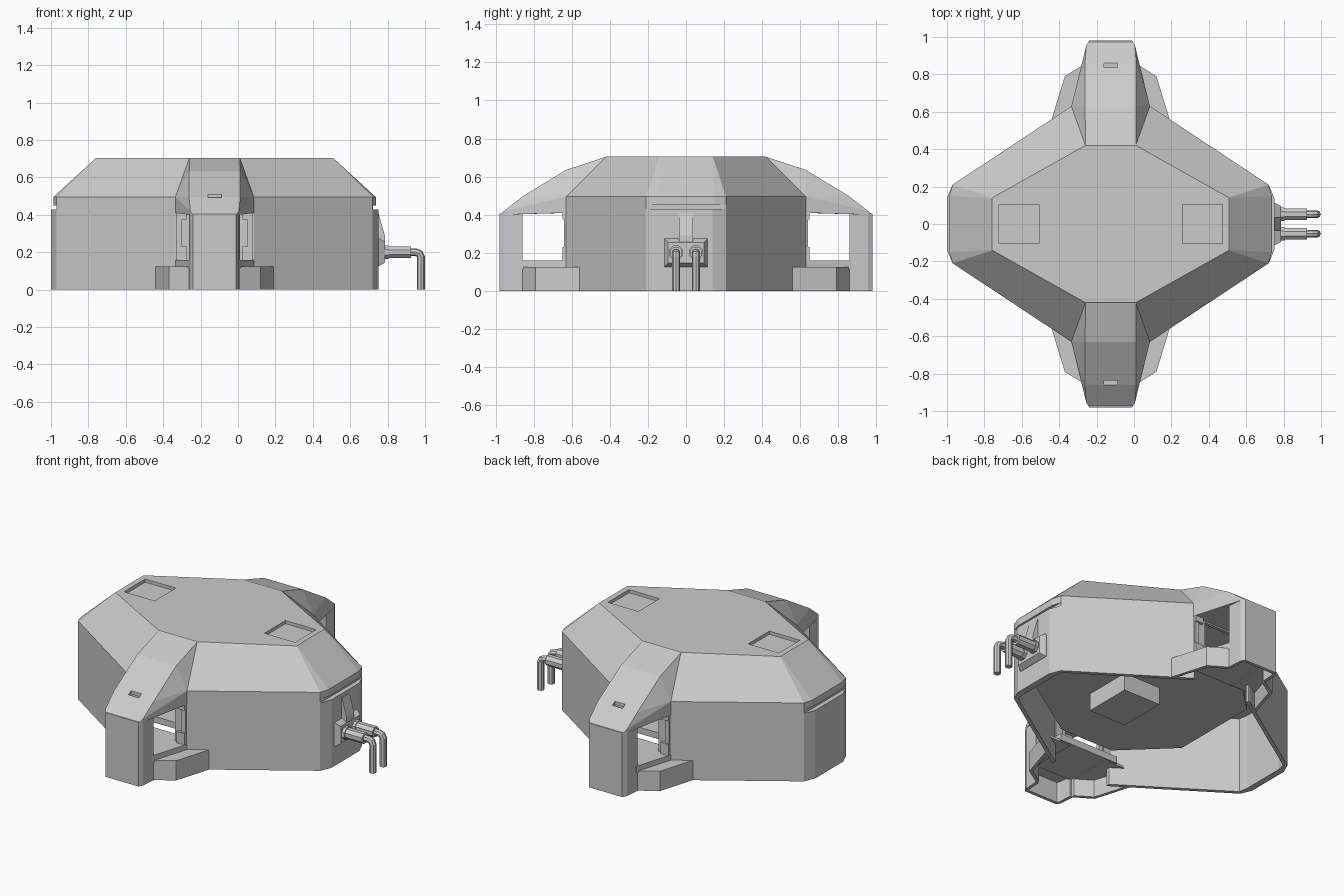
import bpy, bmesh, math

if "Cube" in bpy.data.objects:
    bpy.data.objects.remove(bpy.data.objects["Cube"])

CX = -0.125  # the bunker itself is centred here; pipes stick out to +x


def finish(bm, name):
    bmesh.ops.recalc_face_normals(bm, faces=bm.faces[:])
    me = bpy.data.meshes.new(name)
    bm.to_mesh(me)
    bm.free()
    ob = bpy.data.objects.new(name, me)
    bpy.context.collection.objects.link(ob)
    return ob


def loft(name, rings):
    """Skin a stack of equal-length rings and cap both ends."""
    bm = bmesh.new()
    vs = [[bm.verts.new(p) for p in r] for r in rings]
    n = len(vs[0])
    for a, b in zip(vs, vs[1:]):
        for i in range(n):
            j = (i + 1) % n
            bm.faces.new((a[i], a[j], b[j], b[i]))
    bm.faces.new(vs[0])
    bm.faces.new(vs[-1])
    return finish(bm, name)


def prism(name, plan, z0, z1):
    return loft(name, [[(x, y, z) for x, y in plan] for z in (z0, z1)])


def box(name, x0, x1, y0, y1, z0, z1):
    return prism(name, [(x0, y0), (x1, y0), (x1, y1), (x0, y1)], z0, z1)


def hull(name, pts):
    bm = bmesh.new()
    for p in pts:
        bm.verts.new(p)
    bmesh.ops.convex_hull(bm, input=bm.verts[:])
    bmesh.ops.dissolve_limit(bm, angle_limit=0.01, verts=bm.verts[:], edges=bm.edges[:])
    return finish(bm, name)


def ring(z, end, end_y, cor, cor_y, mid, mid_y):
    """Plan outline mirrored in four quarters about the bunker centre."""
    q = [(end, end_y), (cor, cor_y), (mid, mid_y)]
    pts = q + [(-x, y) for x, y in q[::-1]]
    pts += [(x, -y) for x, y in pts[::-1]]
    return [(CX + x, y, z) for x, y in pts]


def cut(ob, cutter):
    m = ob.modifiers.new("cut", 'BOOLEAN')
    m.operation = 'DIFFERENCE'
    m.solver = 'EXACT'
    m.object = cutter
    cutter.hide_render = True
    cutter.hide_set(True)


# Hollow shell with thin walls and a sloping roof
inner = (0.835, 0.14, 0.825, 0.195, 0.2, 0.61)
wall = (0.875, 0.14, 0.845, 0.21, 0.21, 0.63)
eave = (0.862, 0.15, 0.845, 0.21, 0.21, 0.63)
top = (0.633, 0.138, 0.632, 0.141, 0.135, 0.42)
shell = loft("bunker_shell", [ring(0.48, *inner), ring(0, *inner), ring(0, *wall),
                              ring(0.43, *wall), ring(0.45, *eave),
                              ring(0.495, *eave), ring(0.705, *top)])

for m, lr in ((-1, "left"), (1, "right")):
    # Slit under the eave at each end
    a, b = sorted((CX + m * 0.846, CX + m * 1.0))
    cut(shell, box(f"{lr}_slit_cutter", a, b, -0.3, 0.3, 0.429, 0.451))
    # Square hatch recess in the flat roof
    x = CX + m * 0.49
    cut(shell, box(f"{lr}_hatch_cutter", x - 0.107, x + 0.107, -0.105, 0.105, 0.685, 0.8))

# Inner floor with a box hanging beneath it
prism("inner_floor", [(-0.60, -0.29), (-0.31, -0.57), (0.06, -0.57), (0.66, -0.18),
                      (0.66, 0.18), (0.06, 0.57), (-0.31, 0.57), (-0.60, 0.29)], 0.20, 0.24)
box("underfloor_box", -0.06, 0.20, -0.155, 0.155, 0.09, 0.205)

# Entrance porch on the front and the back
for s, side in ((-1, "front"), (1, "back")):
    def flat(pts, m=1):
        return [(CX + m * x, s * y) for x, y in pts]

    def mirrored(pts):
        return pts + [(-x, y) for x, y in pts[::-1]]

    # Doorway, and a wider gap below the sill
    cut(shell, prism(f"{side}_door_cutter",
                     flat(mirrored([(0.125, 0.5), (0.125, 0.7)])), 0.13, 0.40))
    cut(shell, prism(f"{side}_gap_cutter",
                     flat(mirrored([(0.2, 0.5), (0.2, 0.7)])), -0.1, 0.128))

    # Faceted canopy reaching from the flat roof to the pillar
    canopy = hull(f"{side}_canopy", [(CX + m * x, s * y, z) for m in (-1, 1) for x, y, z in (
        (0.135, 0.42, 0.704), (0.136, 0.63, 0.635), (0.137, 0.86, 0.495),
        (0.13, 0.955, 0.42), (0.115, 0.98, 0.40), (0.13, 0.955, 0.40),
        (0.137, 0.86, 0.41), (0.21, 0.63, 0.495), (0.21, 0.63, 0.41), (0.135, 0.60, 0.41))])
    cut(canopy, prism(f"{side}_lamp_cutter",
                      flat(mirrored([(0.036, 0.836), (0.036, 0.862)])), 0.488, 0.6))

    # Outer pillar with chamfered corners, hollow at the foot
    outer = [(0.137, 0.86), (0.13, 0.955), (0.115, 0.98)]
    hollow = [(0.117, 0.86), (0.112, 0.945), (0.105, 0.96)]
    prism(f"{side}_pillar", flat(mirrored(outer)), 0.13, 0.405)
    prism(f"{side}_pillar_foot", flat(mirrored(outer) + mirrored(hollow)[::-1]), 0, 0.13)

    # Raised sill between pillar and body
    prism(f"{side}_sill", flat(mirrored([(0.137, 0.87), (0.21, 0.63), (0.21, 0.55)])), 0.115, 0.158)

    for m, lr in ((-1, "left"), (1, "right")):
        # Low wall flaring out beside the porch: thin side and flat top
        edge = [(0.13, 0.862), (0.245, 0.79), (0.315, 0.56)]
        prism(f"{side}_{lr}_low_wall", flat(
            edge + [(0.295, 0.56), (0.228, 0.776), (0.13, 0.838)], m), 0, 0.11)
        prism(f"{side}_{lr}_low_wall_top", flat(edge + [(0.13, 0.56)], m), 0.11, 0.125)
        # Door jamb with thicker ends
        for k, (w, d, z0, z1) in enumerate(((0.055, 0.648, 0.158, 0.23),
                                            (0.03, 0.64, 0.23, 0.375),
                                            (0.055, 0.648, 0.375, 0.412))):
            prism(f"{side}_{lr}_jamb_{k}", flat([(0.205, 0.60), (0.205, d),
                                                (0.205 - w, d), (0.205 - w, 0.60)], m), z0, z1)

# Pipe mounting: bevelled plate and tapering upper block
loft("pipe_plate", [[(x, -a, 0.2 - b), (x, a, 0.2 - b), (x, a, 0.2 + b), (x, -a, 0.2 + b)]
                    for x, a, b in ((0.74, 0.113, 0.074), (0.755, 0.113, 0.074),
                                    (0.786, 0.095, 0.055))])
loft("pipe_upper_block", [[(0.74, y, 0.15), (0.785, y, 0.15), (0.785, y, 0.29),
                           (0.752, y, 0.405), (0.74, y, 0.405)] for y in (-0.038, 0.038)])

# Two angled pipes with octagonal collars
for m, lr in ((-1, "left"), (1, "right")):
    y = m * 0.052
    for k, (x0, x1, r) in enumerate(((0.775, 0.805, 0.04), (0.805, 0.925, 0.034))):
        rings = [[(x, y + r * math.cos(t), 0.2 + r * math.sin(t)) for t in
                  [math.radians(22.5 + 45 * i) for i in range(8)]] for x in (x0, x1)]
        loft(f"{lr}_pipe_collar_{k}", rings)
    cu = bpy.data.curves.new(f"{lr}_pipe", 'CURVE')
    cu.dimensions = '3D'
    cu.bevel_depth = 0.021
    cu.bevel_resolution = 2
    cu.use_fill_caps = True
    path = [(0.78, 0.2), (0.95, 0.2), (0.97, 0.193), (0.978, 0.175), (0.978, 0.0)]
    sp = cu.splines.new('POLY')
    sp.points.add(len(path) - 1)
    for p, (x, z) in zip(sp.points, path):
        p.co = (x, y, z, 1)
    sp.use_smooth = False
    bpy.context.collection.objects.link(bpy.data.objects.new(f"{lr}_pipe", cu))
